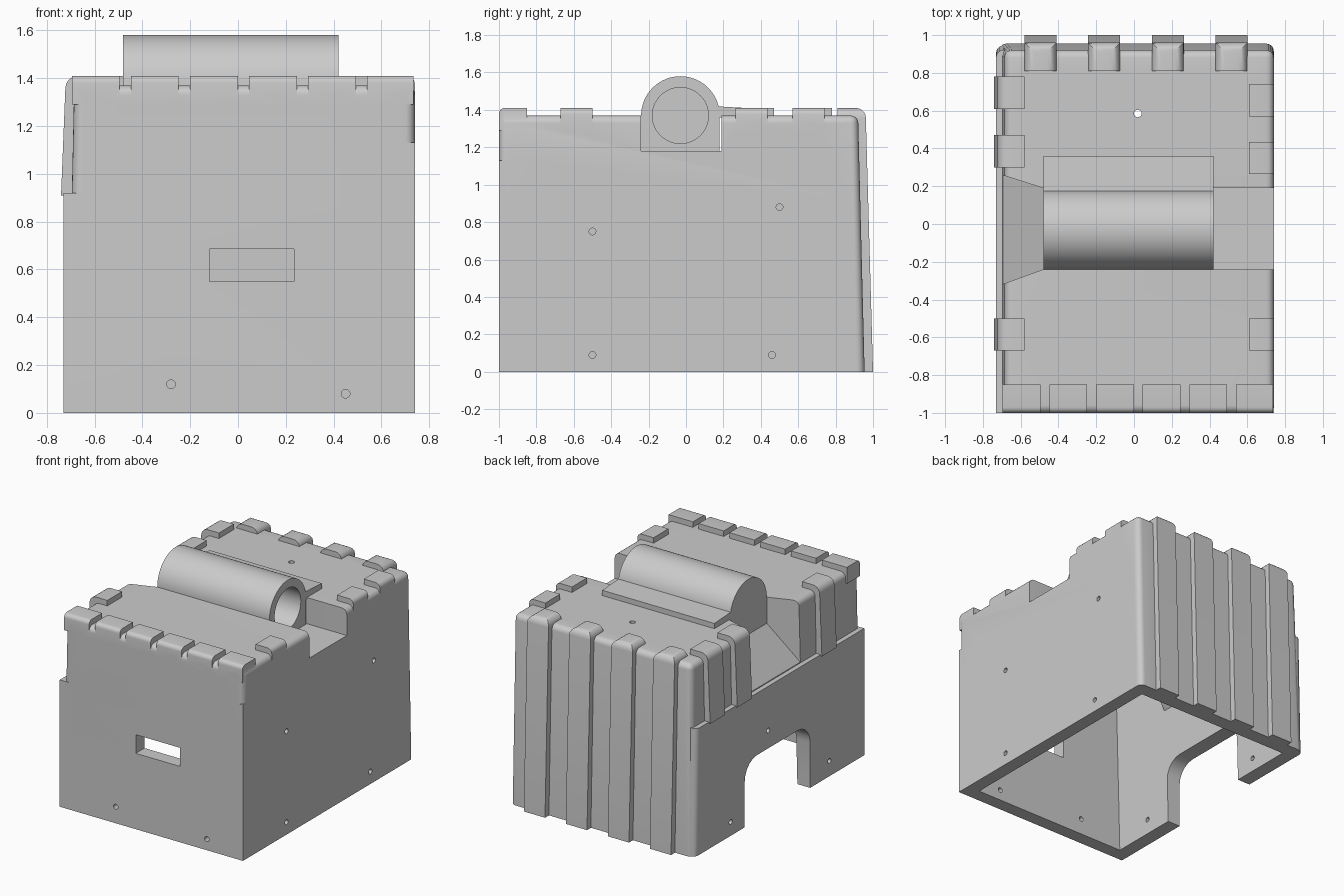
import bpy
import bmesh
from math import cos, sin, pi
from mathutils import Matrix

default = bpy.data.objects.get("Cube")
if default:
    bpy.data.objects.remove(default, do_unlink=True)

grey = bpy.data.materials.new("plain grey")
grey.use_nodes = True
grey.diffuse_color = (0.6, 0.6, 0.6, 1)
for node in grey.node_tree.nodes:
    if node.type == 'BSDF_PRINCIPLED':
        node.inputs["Base Color"].default_value = (0.6, 0.6, 0.6, 1)


def finish(bm, name):
    bmesh.ops.recalc_face_normals(bm, faces=bm.faces[:])
    mesh = bpy.data.meshes.new(name)
    bm.to_mesh(mesh)
    bm.free()
    obj = bpy.data.objects.new(name, mesh)
    bpy.context.collection.objects.link(obj)
    return obj


def block(name, xs, ys, zs, shape=None, edges=None, radius=0.04):
    """Box with an optional taper and optional rounded edges."""
    bm = bmesh.new()
    bmesh.ops.create_cube(bm, size=2)
    for v in bm.verts:
        v.co = [r[1] if c > 0 else r[0] for r, c in zip((xs, ys, zs), v.co)]
    chosen = []
    if edges:
        chosen = [e for e in bm.edges if edges((e.verts[0].co + e.verts[1].co) / 2)]
    if shape:
        for v in bm.verts:
            v.co = shape(v.co.x, v.co.y, v.co.z)
    if chosen:
        bmesh.ops.bevel(bm, geom=chosen, offset=radius, segments=5,
                        profile=0.5, affect='EDGES')
    return finish(bm, name)


def rod(name, centre, axis, radius, depth, sides=24):
    bm = bmesh.new()
    turn = {'x': Matrix.Rotation(pi / 2, 4, 'Y'),
            'y': Matrix.Rotation(pi / 2, 4, 'X'), 'z': Matrix()}[axis]
    bmesh.ops.create_cone(bm, cap_ends=True, segments=sides, radius1=radius,
                          radius2=radius, depth=depth,
                          matrix=Matrix.Translation(centre) @ turn)
    return finish(bm, name)


def combine(target, other, operation):
    mod = target.modifiers.new("combine", 'BOOLEAN')
    mod.operation = operation
    mod.solver = 'EXACT'
    mod.object = other
    bpy.context.view_layer.objects.active = target
    bpy.ops.object.modifier_apply(modifier=mod.name)
    bpy.data.objects.remove(other, do_unlink=True)


def add(target, other):
    combine(target, other, 'UNION')


def cut(target, other):
    combine(target, other, 'DIFFERENCE')


def flare(x_in, x_out, y_in, y_out, z_in, z_out):
    """Widening end of the channel with a sloping floor."""
    def shape(x, y, z):
        inner = x > (x_in + x_out) / 2
        side = (y_in if inner else y_out)[1 if y > 0 else 0]
        return (x, side, z if z > 1.5 else (z_in if inner else z_out))
    return block("flare", (x_out, x_in), (-1, 1), (1, 1.6), shape)


# Main body with rounded edges and a leaning back
def lean(x, y, z):
    t = z / 1.37
    return (-0.715 + 0.03 * t if x < 0 else x, 0.955 - 0.035 * t if y > 0 else y, z)


body = block("case_body", (-0.7, 0.74), (-1, 0.95), (0, 1.37), lean,
             lambda m: m.z > 0.1)

# Thicker lower case and square front corner
add(body, block("lower_case", (-0.73, 0.74), (-1, 0.945), (0, 0.92),
                lambda x, y, z: (x, y - 0.025 * z if y > 0 else y, z),
                lambda m: 0.1 < m.z < 0.9 and m.y > 0.5))
add(body, block("front_corner", (0.6, 0.74), (-1, -0.8), (0, 1.13)))

# Raised ribs along the front
for i in range(6):
    x0 = -0.695 + i * 0.247
    x1 = 0.735 if i == 5 else x0 + 0.2
    add(body, block("front_rib", (x0, x1), (-1, -0.85), (1.29, 1.41), None,
                    lambda m: m.z > 1.4 and m.y < -0.95, 0.03))

# Raised ribs along the right wall
for y in (-0.67, 0.265, 0.57):
    add(body, block("right_rib", (0.61, 0.74), (y, y + 0.17), (1.29, 1.41), None,
                    lambda m: m.z > 1.4 and m.x > 0.7, 0.035))

# Ribs running down the left wall to the ledge
for y in (-0.67, 0.3, 0.61):
    add(body, block("left_rib", (-0.74, -0.58), (y, y + 0.17), (0.91, 1.41),
                    lambda x, y, z: (x + 0.02 if x < -0.7 and z > 1 else x, y, z),
                    lambda m: m.z > 1.4 and m.x < -0.7, 0.05))

# Full-height ribs on the back
for i in range(4):
    x0 = -0.58 + i * 0.337
    add(body, block("back_rib", (x0, x0 + 0.17), (0.81, 1), (0, 1.41),
                    lambda x, y, z: (x, y - 0.04 if y > 0.9 and z > 1 else y, z),
                    lambda m: m.z > 1.4 and m.y > 0.9, 0.05))

# Hollow inside, following the channel above it
cavity = block("cavity", (-0.63, 0.64), (-0.9, 0.85), (-0.1, 1.27),
               lambda x, y, z: (x + 0.035 if x < 0 and z > 1 else x,
                                y - 0.02 if y > 0 and z > 1 else y, z))
cut(cavity, block("roof", (-0.42, 1), (-0.34, 0.29), (1.08, 1.6)))
cut(cavity, flare(-0.41, -0.7, (-0.34, 0.29), (-0.42, 0.36), 1.08, 0.78))
cut(body, cavity)

# Channel across the top
cut(body, block("channel", (-0.49, 1), (-0.24, 0.19), (1.18, 1.6)))
cut(body, flare(-0.48, -0.7, (-0.24, 0.19), (-0.32, 0.26), 1.18, 0.92))
cut(body, block("channel_mouth", (-0.8, -0.695), (-0.32, 0.26), (0.92, 1.6)))

# Arched doorway in the left wall and slot in the front wall
cut(body, block("doorway", (-0.9, -0.5), (-0.38, 0.37), (-0.2, 0.47), None,
                lambda m: m.z > 0.4 and abs(m.x + 0.7) < 0.01, 0.14))
cut(body, block("slot", (-0.12, 0.235), (-1.1, -0.8), (0.55, 0.685)))

# Screw holes
for x, z in ((-0.28, 0.12), (0.45, 0.08)):
    cut(body, rod("hole", (x, -0.95, z), 'y', 0.018, 0.3))
for y, z in ((-0.5, 0.75), (0.5, 0.88), (-0.5, 0.09), (0.46, 0.09)):
    cut(body, rod("hole", (0.69, y, z), 'x', 0.018, 0.3))
for y, z in ((0.53, 0.1), (0.1, 0.6), (-0.6, 0.11)):
    cut(body, rod("hole", (-0.68, y, z), 'x', 0.018, 0.3))
cut(body, rod("hole", (0.02, 0.585, 1.33), 'z', 0.02, 0.3))

# Round-topped tube housing with a blind bore
bm = bmesh.new()
outline = [(0.21 * cos(pi * i / 32), 1.37 + 0.21 * sin(pi * i / 32)) for i in range(33)]
outline += [(-0.21, 1.15), (0.21, 1.15)]
cap = bm.faces.new([bm.verts.new((-0.48, y - 0.03, z)) for y, z in outline])
side = bmesh.ops.extrude_face_region(bm, geom=[cap])["geom"]
bmesh.ops.translate(bm, vec=(0.9, 0, 0),
                    verts=[g for g in side if isinstance(g, bmesh.types.BMVert)])
tube = finish(bm, "tube_housing")
cut(tube, rod("bore", (0.07, -0.03, 1.37), 'x', 0.15, 1.0, 48))

# Flat flange behind the tube
flange = block("tube_flange", (-0.48, 0.42), (0.145, 0.36), (1.36, 1.42),
               lambda x, y, z: (x, y, z - 0.012 if y > 0.3 and z > 1.4 else z))

# Colour and shading
for obj in (body, tube, flange):
    obj.data.materials.clear()
    obj.data.materials.append(grey)
    for poly in obj.data.polygons:
        poly.material_index = 0
    bpy.ops.object.select_all(action='DESELECT')
    obj.select_set(True)
    bpy.context.view_layer.objects.active = obj
    bpy.ops.object.shade_smooth_by_angle(angle=pi / 6)
